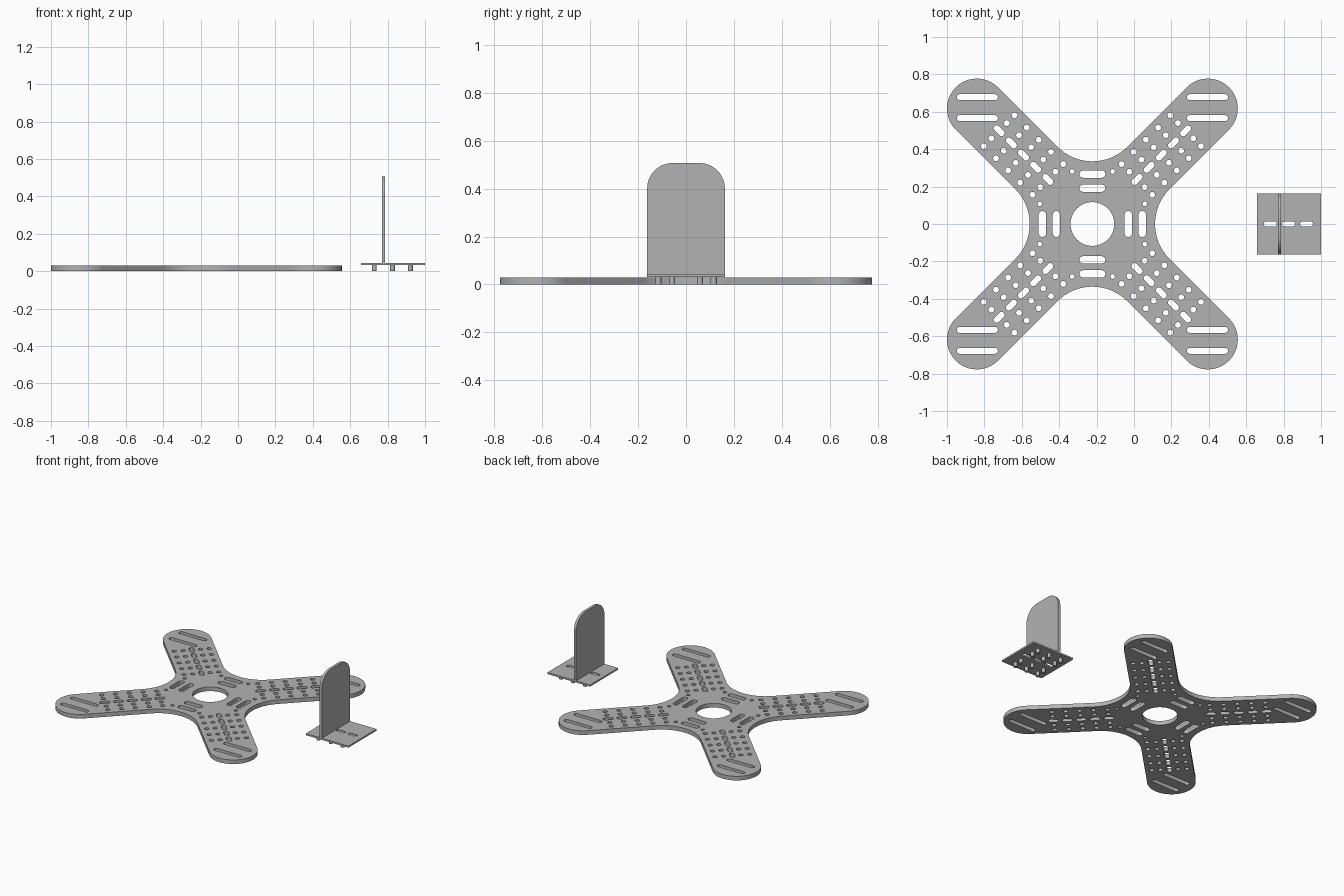
import bpy, bmesh, math
from math import cos, sin, pi

if "Cube" in bpy.data.objects:
    bpy.data.objects.remove(bpy.data.objects["Cube"])

grey = bpy.data.materials.new("light grey plastic")
grey.diffuse_color = (0.45, 0.45, 0.45, 1)
grey.use_nodes = True
grey.node_tree.nodes["Principled BSDF"].inputs["Base Color"].default_value = grey.diffuse_color


def arc(cx, cy, r, a0, a1, n):
    """Points along an arc, angles in degrees."""
    return [(cx + r * cos(math.radians(a0 + (a1 - a0) * i / n)),
             cy + r * sin(math.radians(a0 + (a1 - a0) * i / n))) for i in range(n + 1)]


def hole(cx, cy, r, n=16):
    return arc(cx, cy, r, 0, 360, n)[:-1]


def slot(cx, cy, length, width, angle=0):
    """Round-ended slot outline, turned by angle degrees."""
    r, h, a = width / 2, (length - width) / 2, math.radians(angle)
    pts = arc(h, 0, r, -90, 90, 8) + arc(-h, 0, r, 90, 270, 8)
    return [(cx + x * cos(a) - y * sin(a), cy + x * sin(a) + y * cos(a)) for x, y in pts]


def sheet(name, loops, thickness):
    """Flat sheet from an outline and its holes, sitting on its local z = 0."""
    curve = bpy.data.curves.new(name, 'CURVE')
    curve.dimensions = '2D'
    curve.fill_mode = 'BOTH'
    curve.extrude = thickness / 2
    for pts in loops:
        sp = curve.splines.new('POLY')
        sp.points.add(len(pts) - 1)
        for p, (x, y) in zip(sp.points, pts):
            p.co = (x, y, 0, 1)
        sp.use_cyclic_u = True
    ob = bpy.data.objects.new(name, curve)
    bpy.context.collection.objects.link(ob)
    bpy.ops.object.select_all(action='DESELECT')
    ob.select_set(True)
    bpy.context.view_layer.objects.active = ob
    bpy.ops.object.convert(target='MESH')
    ob = bpy.context.view_layer.objects.active
    bm = bmesh.new()
    bm.from_mesh(ob.data)
    bmesh.ops.remove_doubles(bm, verts=bm.verts, dist=1e-5)
    bmesh.ops.translate(bm, verts=bm.verts, vec=(0, 0, thickness / 2))
    bmesh.ops.recalc_face_normals(bm, faces=bm.faces)
    bm.to_mesh(ob.data)
    bm.free()
    finish(ob)
    return ob


def finish(ob):
    ob.data.materials.clear()
    ob.data.materials.append(grey)
    bpy.ops.object.select_all(action='DESELECT')
    ob.select_set(True)
    bpy.context.view_layer.objects.active = ob
    bpy.ops.object.shade_smooth_by_angle(angle=math.radians(30))


# Cross frame outline: rounded arm tips joined by concave fillets
TIP, TIP_R, FIL_C, FIL_R = 0.6175, 0.16, 0.598, 0.263
outline = []
for k in range(4):
    a = 45 + 90 * k
    d = TIP * math.sqrt(2)
    outline += arc(d * cos(math.radians(a)), d * sin(math.radians(a)), TIP_R, a - 90, a + 90, 24)
    b = a + 45
    outline += arc(FIL_C * cos(math.radians(b)), FIL_C * sin(math.radians(b)), FIL_R,
                   b + 180 + 45, b + 180 - 45, 16)

loops = [outline, hole(0, 0, 0.117, 48)]
for k in range(4):
    # Pairs of slots around the hub
    b = math.radians(90 * k)
    for r in (0.192, 0.267):
        loops.append(slot(r * cos(b), r * sin(b), 0.139, 0.04, 90 * k + 90))
    # Arm: motor slots across the tip, then a grid of holes with a middle row of slots
    a = math.radians(45 + 90 * k)
    sx, sy = (1 if cos(a) > 0 else -1), (1 if sin(a) > 0 else -1)
    for y in (0.566, 0.678):
        loops.append(slot(0.615 * sx, y * sy, 0.22, 0.032))

    def arm(u, v):
        return u * cos(a) - v * sin(a), u * sin(a) + v * cos(a)
    for i in range(5):
        u = 0.337 + 0.092 * i
        loops.append(slot(*arm(u, 0), 0.07, 0.033, 45 + 90 * k))
        for v in (-0.116, -0.058, 0.058, 0.116):
            loops.append(hole(*arm(u, v), 0.0155))
    for v in (-0.122, 0.122):
        loops.append(hole(*arm(0.275, v), 0.0125))

frame = sheet("cross_frame", loops, 0.03)
frame.location = (-0.2225, 0, 0)

# Bracket base with three slots
W = 0.162
PEG_X = (0.729, 0.826, 0.922)
base = sheet("bracket_base",
             [[(0.658, -W), (1, -W), (1, W), (0.658, W)]]
             + [slot(x, 0, 0.07, 0.027) for x in PEG_X], 0.012)
base.location.z = 0.032

# Upright plate with rounded top corners
TOP, R = 0.507, 0.105
upright = sheet("bracket_upright",
                [[(-W, 0.044), (W, 0.044)] + arc(W - R, TOP - R, R, 0, 90, 12)
                 + arc(-W + R, TOP - R, R, 90, 180, 12)], 0.018)
upright.rotation_euler = (pi / 2, 0, pi / 2)
upright.location.x = 0.769

# Locating pegs under the base
for x in PEG_X:
    for y in (-0.116, -0.058, 0.058, 0.116):
        bpy.ops.mesh.primitive_cylinder_add(vertices=16, radius=0.0128, depth=0.033,
                                            location=(x, y, 0.0165))
        peg = bpy.context.object
        peg.name = "bracket_peg"
        finish(peg)
